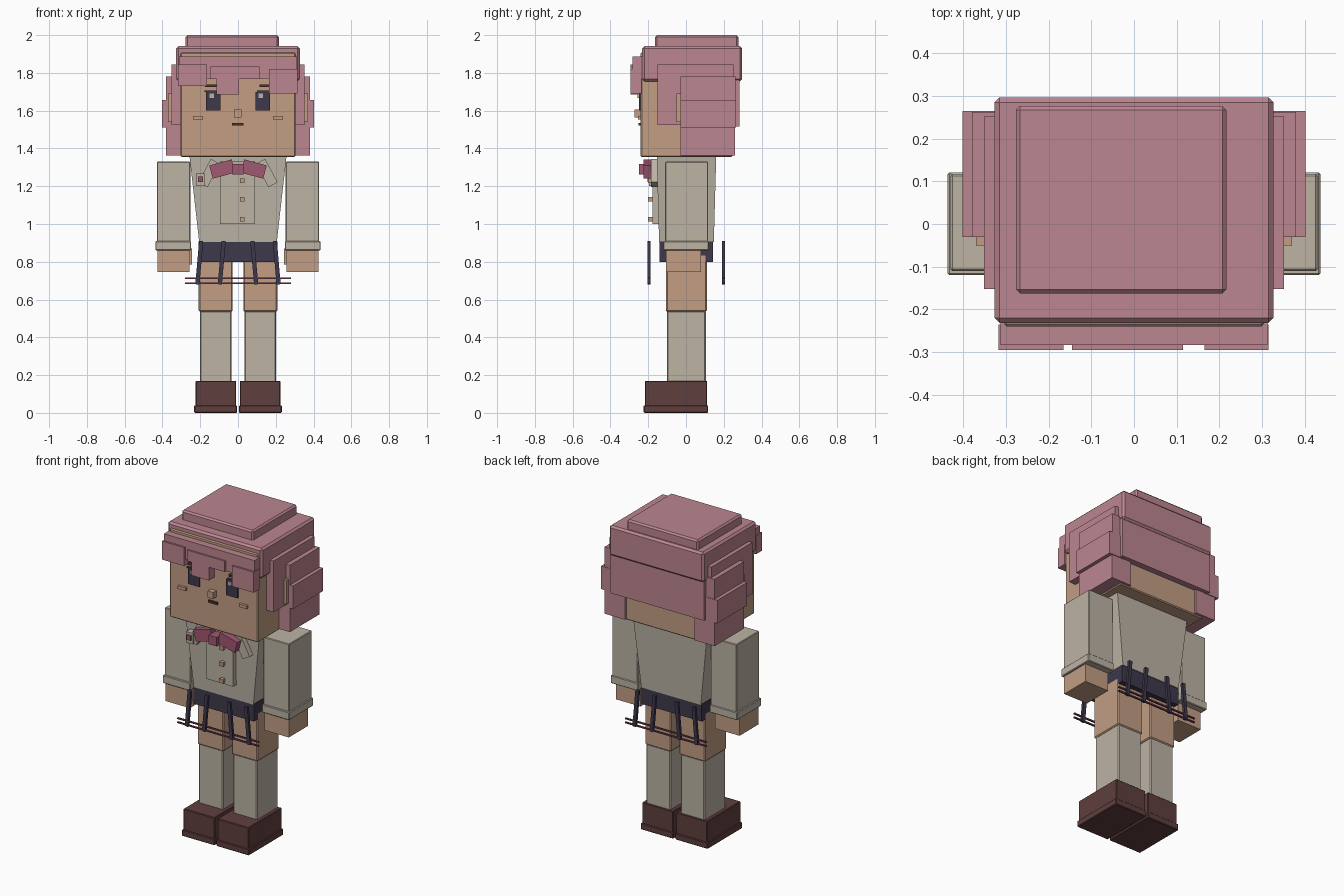
import bpy
import bmesh
from math import radians
from mathutils import Matrix, Vector

if "Cube" in bpy.data.objects:
    bpy.data.objects.remove(bpy.data.objects["Cube"], do_unlink=True)


def material(name, red, green, blue):
    """Flat material from sRGB values, stored as linear."""
    def linear(c):
        c /= 255
        return c / 12.92 if c <= 0.04045 else ((c + 0.055) / 1.055) ** 2.4
    colour = (linear(red), linear(green), linear(blue), 1)
    mat = bpy.data.materials.new(name)
    mat.use_nodes = True
    mat.diffuse_color = colour
    mat.node_tree.nodes["Principled BSDF"].inputs["Base Color"].default_value = colour
    return mat


hair = material("dusty_pink_hair", 188, 134, 144)
skin = material("warm_skin", 194, 158, 132)
cloth = material("beige_cloth", 188, 179, 164)
navy = material("dark_navy", 62, 56, 76)
leather = material("brown_leather", 96, 62, 62)
ribbon = material("rose_ribbon", 160, 88, 112)
trim = material("plum_trim", 112, 62, 82)
brown = material("dark_brown", 84, 50, 46)


def box(name, x, y, z, mat, tilt=0, bevel=0, taper=(1, 1)):
    """Block from (low, high) bounds; tilt turns it about y, taper narrows its base."""
    bounds = (x, y, z)
    size = Vector([hi - lo for lo, hi in bounds])
    centre = Vector([(hi + lo) / 2 for lo, hi in bounds])
    bm = bmesh.new()
    bmesh.ops.create_cube(bm, size=1)
    for vert in bm.verts:
        if vert.co.z < 0:
            vert.co.x *= taper[0]
            vert.co.y *= taper[1]
        vert.co = vert.co * size
    bm.transform(Matrix.Translation(centre) @ Matrix.Rotation(radians(tilt), 4, "Y"))
    mesh = bpy.data.meshes.new(name)
    bm.to_mesh(mesh)
    bm.free()
    mesh.materials.append(mat)
    obj = bpy.data.objects.new(name, mesh)
    bpy.context.collection.objects.link(obj)
    if bevel:
        mod = obj.modifiers.new("edge_bevel", "BEVEL")
        mod.width = bevel
        mod.segments = 1
    return obj


def pair(name, x, y, z, mat, tilt=0, bevel=0):
    """Matching blocks on the left (+x) and right (-x)."""
    box("left_" + name, x, y, z, mat, tilt, bevel)
    box("right_" + name, (-x[1], -x[0]), y, z, mat, -tilt, bevel)


# Shoes, socks and legs
pair("shoe", (.01, .225), (-.218, .112), (.03, .17), leather, bevel=.004)
pair("shoe_sole", (.006, .232), (-.224, .117), (0, .04), leather, bevel=.004)
pair("sock", (.035, .202), (-.1, .105), (.16, .54), cloth, bevel=.006)
pair("thigh", (.028, .208), (-.105, .11), (.535, .84), skin, bevel=.006)

# Skirt with hanging pleat strips and hem lines
box("skirt", (-.208, .208), (-.14, .142), (.8, .908), navy)
for side, y in (("front", -.195), ("back", .198)):
    depth = (y - .008, y + .008)
    pair(side + "_outer_pleat", (.194, .216), depth, (.68, .91), navy, tilt=-5)
    pair(side + "_inner_pleat", (.075, .097), depth, (.68, .91), navy, tilt=-5)
    for label, z in (("upper", .712), ("lower", .687)):
        box(side + "_" + label + "_hem", (-.28, .28), (y - .005, y + .005),
            (z - .004, z + .004), trim)

# Tapered jacket, placket and buttons
box("jacket", (-.257, .257), (-.155, .16), (.905, 1.36), cloth, taper=(.8, .92))
box("placket", (-.095, .09), (-.177, -.12), (1, 1.33), cloth)
for i, z in enumerate((1.025, 1.13, 1.23)):
    box("button_%d" % i, (.01, .035), (-.2, -.17), (z - .012, z + .012), skin)

# Collar, bow tie and badge
pair("lapel", (.125, .18), (-.185, -.14), (1.2, 1.34), cloth, tilt=-28)
pair("bow_wing", (.022, .145), (-.225, -.18), (1.255, 1.327), ribbon, tilt=15)
box("bow_knot", (-.028, .028), (-.25, -.18), (1.262, 1.318), ribbon)
box("badge", (-.222, -.175), (-.195, -.14), (1.2, 1.268), cloth)
box("badge_mark", (-.212, -.186), (-.203, -.194), (1.222, 1.252), ribbon)

# Arms
pair("sleeve", (.252, .43), (-.11, .117), (.9, 1.33), cloth, bevel=.004)
pair("cuff", (.248, .437), (-.12, .121), (.86, .91), cloth, bevel=.004)
pair("hand", (.258, .426), (-.107, .08), (.746, .87), skin)
pair("thumb", (.243, .265), (-.08, -.03), (.785, .87), skin)

# Head and face
box("head", (-.305, .305), (-.24, .245), (1.355, 1.908), skin, bevel=.006)
pair("ear", (.29, .37), (-.05, .03), (1.54, 1.69), skin)
pair("eye", (.093, .17), (-.249, -.238), (1.6, 1.7), navy)
for label, x in (("left", .108), ("right", -.152)):
    box(label + "_eye_shine", (x, x + .024), (-.256, -.246), (1.668, 1.692), cloth)
pair("eyelash", (.1, .178), (-.255, -.238), (1.7, 1.708), navy)
pair("eyebrow", (.115, .175), (-.256, -.238), (1.724, 1.738), brown)
box("nose", (-.02, .018), (-.272, -.238), (1.565, 1.605), skin)
box("mouth", (-.032, .03), (-.252, -.238), (1.522, 1.536), brown)
pair("cheek", (.185, .238), (-.255, -.238), (1.553, 1.572), skin)

# Hair cap and back
box("hair_cap", (-.327, .327), (-.232, .297), (1.755, 1.942), hair, bevel=.012)
box("hair_crown", (-.277, .217), (-.163, .277), (1.93, 2), hair, bevel=.01)
box("hair_back", (-.322, .322), (.12, .284), (1.515, 1.77), hair)

# Layered side hair
pair("side_hair", (.28, .352), (-.152, .252), (1.525, 1.845), hair)
pair("upper_side_lock", (.3, .38), (-.03, .262), (1.652, 1.78), hair)
pair("middle_side_lock", (.3, .402), (-.03, .265), (1.512, 1.656), hair)
pair("lower_side_lock", (.24, .38), (-.03, .26), (1.362, 1.514), hair)

# Stepped fringe
box("fringe", (-.313, .313), (-.284, -.23), (1.77, 1.888), hair)
locks = {
    "right_fringe_lock": (-.318, -.165, 1.73, 1.845),
    "middle_fringe_step": (-.145, .115, 1.768, 1.835),
    "middle_fringe_lock": (-.115, .005, 1.685, 1.8),
    "left_fringe_lock": (.165, .315, 1.692, 1.82),
}
for name, (left, right, low, high) in locks.items():
    box(name, (left, right), (-.295, -.236), (low, high), hair)
